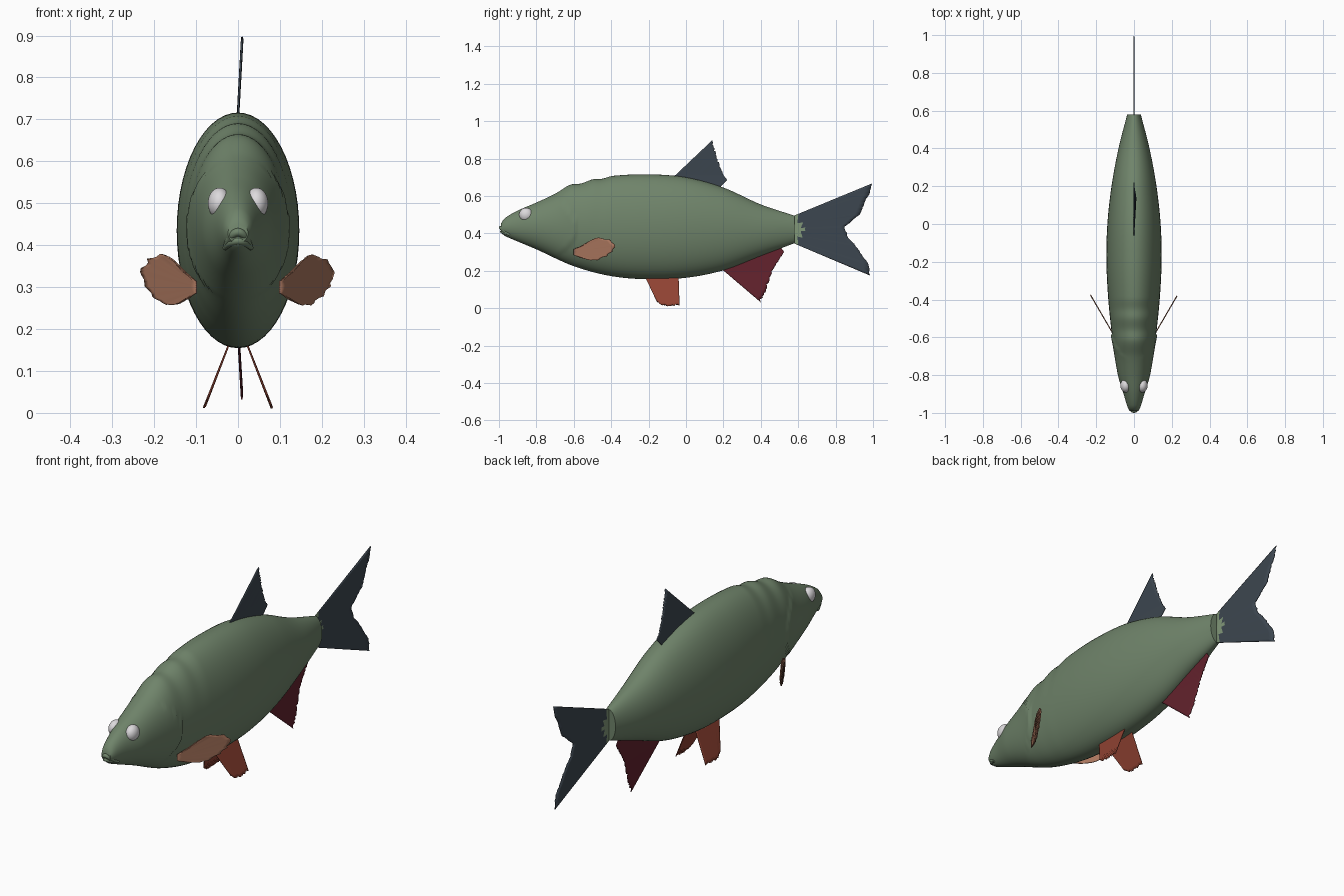
import bpy, bmesh, math, random
from mathutils import Vector

random.seed(4)
if "Cube" in bpy.data.objects:
    bpy.data.objects.remove(bpy.data.objects["Cube"], do_unlink=True)


def material(name, r, g, b):
    m = bpy.data.materials.new(name)
    m.use_nodes = True
    m.diffuse_color = (r, g, b, 1)
    bsdf = m.node_tree.nodes["Principled BSDF"]
    bsdf.inputs["Base Color"].default_value = (r, g, b, 1)
    bsdf.inputs["Roughness"].default_value = 0.7
    return m


GREEN = material("olive_green", .16, .23, .145)
PALE = material("pale_scale_green", .22, .31, .19)
SLATE = material("slate_blue", .046, .062, .08)
ORANGE = material("rust_orange", .28, .055, .032)
MAROON = material("maroon", .125, .016, .026)
TAN = material("tan_orange", .4, .18, .11)
WHITE = material("eye_white", .72, .7, .72)


def finish(name, bm, mats, angle=50):
    bmesh.ops.recalc_face_normals(bm, faces=bm.faces)
    mesh = bpy.data.meshes.new(name)
    bm.to_mesh(mesh)
    bm.free()
    ob = bpy.data.objects.new(name, mesh)
    bpy.context.collection.objects.link(ob)
    for m in mats:
        mesh.materials.append(m)
    bpy.ops.object.select_all(action='DESELECT')
    ob.select_set(True)
    bpy.context.view_layer.objects.active = ob
    bpy.ops.object.shade_smooth_by_angle(angle=math.radians(angle))
    return ob


def curve_at(table, y):
    """Smooth interpolation through (position, value) pairs."""
    n = len(table)
    slope = lambda i: ((table[min(i + 1, n - 1)][1] - table[max(i - 1, 0)][1])
                       / (table[min(i + 1, n - 1)][0] - table[max(i - 1, 0)][0]))
    for i in range(n - 1):
        (a, p), (b, q) = table[i], table[i + 1]
        if y <= b or i == n - 2:
            h, t = b - a, (y - a) / (b - a)
            return ((2*t**3 - 3*t*t + 1) * p + (t**3 - 2*t*t + t) * h * slope(i)
                    + (3*t*t - 2*t**3) * q + (t**3 - t*t) * h * slope(i + 1))


# Body: lofted rings from back, belly and width profiles
BACK = [(-.99, .452), (-.97, .48), (-.9, .522), (-.8, .565), (-.7, .612), (-.62, .66),
        (-.56, .667), (-.5, .689), (-.45, .692), (-.39, .708), (-.2, .716), (0, .7),
        (.2, .645), (.4, .555), (.58, .495)]
BELLY = [(-.99, .405), (-.97, .388), (-.9, .357), (-.8, .315), (-.6, .225), (-.4, .172),
         (-.2, .155), (0, .163), (.2, .203), (.4, .28), (.58, .348)]
WIDTH = [(-.99, .024), (-.97, .034), (-.9, .055), (-.8, .085), (-.6, .115), (-.4, .136),
         (-.2, .146), (0, .141), (.2, .119), (.4, .082), (.58, .036)]
RINGS, SIDES = 150, 56


def body_point(y, a):
    top, low, w = (curve_at(t, y) for t in (BACK, BELLY, WIDTH))
    z = (top + low) / 2 + (top - low) / 2 * math.sin(a)
    # gill cover: a swelling that ends abruptly along an arc
    d = y + .585 + 4.5 * (z - .43) ** 2
    gill = .008 * math.exp(d / .06) if d < 0 else 0
    return Vector(((w + gill * abs(math.cos(a))) * math.cos(a), y, z))


bm = bmesh.new()
rings = []
for i in range(RINGS + 1):
    y = -.99 + 1.57 * i / RINGS
    rings.append([bm.verts.new(body_point(y, math.tau * k / SIDES)) for k in range(SIDES)])
for a, b in zip(rings, rings[1:]):
    for k in range(SIDES):
        n = (k + 1) % SIDES
        bm.faces.new((a[k], a[n], b[n], b[k]))
bm.faces.new(rings[0])
bm.faces.new(rings[-1])
finish("body", bm, [GREEN])


# Lips: two drooping tubes around the mouth
def lip(name, z, y, radius):
    cu = bpy.data.curves.new(name, 'CURVE')
    cu.dimensions = '3D'
    cu.bevel_depth, cu.bevel_resolution, cu.use_fill_caps = radius, 4, True
    sp = cu.splines.new('POLY')
    sp.points.add(16)
    for i, p in enumerate(sp.points):
        t = i / 8 - 1
        p.co = (.031 * t, y + .045 * abs(t) ** 2.5, z + (.393 - z) * t * t, 1)
        p.radius = 1 - .4 * t * t
    cu.materials.append(GREEN)
    bpy.context.collection.objects.link(bpy.data.objects.new(name, cu))


lip("upper_lip", .431, -.99, .01)
lip("lower_lip", .41, -.985, .009)

# Eyes: flattened balls set into the head
for side, label in ((1, "left"), (-1, "right")):
    bm = bmesh.new()
    bmesh.ops.create_uvsphere(bm, u_segments=32, v_segments=20, radius=.037)
    for v in bm.verts:
        v.co = Vector((side * (.044 + v.co.x * .75), v.co.y - .855, v.co.z + .5))
    finish(label + "_eye", bm, [WHITE])


# Fins: a fan of rays between a root line and a ragged tip line
def along(points, t):
    pts = [Vector(p) for p in points]
    lengths = [(q - p).length for p, q in zip(pts, pts[1:])]
    s = t * sum(lengths)
    for p, q, l in zip(pts, pts[1:], lengths):
        if s <= l:
            return p.lerp(q, s / l)
        s -= l
    return pts[-1]


def fin(name, root, tip, place, mats, rays=36, ragged=.05, rule=None):
    steps = 12
    bm = bmesh.new()
    grid = []
    for r in range(rays + 1):
        t = r / rays
        a, b = along(root, t), along(tip, t)
        cut = 1 - (random.random() * ragged if 0 < r < rays else 0)
        row = []
        for s in range(steps + 1):
            f = s / steps
            p = a.lerp(b, f * cut)
            ripple = .0012 * f * (1 if r % 2 else -1)
            row.append(bm.verts.new(place(p.x, p.y, ripple)))
        grid.append(row)
    for a, b in zip(grid, grid[1:]):
        for s in range(steps):
            face = bm.faces.new((a[s], a[s + 1], b[s + 1], b[s]))
            if rule:
                face.material_index = rule(face.calc_center_median())
    ob = finish(name, bm, mats, 70)
    mod = ob.modifiers.new("thickness", 'SOLIDIFY')
    mod.thickness, mod.offset = .004, 0


# Tail, with a scaly patch at its root
fin("tail_fin", [(.565, .49), (.565, .352)],
    [(.995, .667), (.985, .62), (.93, .5), (.85, .435), (.87, .375), (.91, .335),
     (.98, .235), (.985, .175)],
    lambda y, z, w: Vector((w, y, z)), [SLATE, PALE], 48, .02,
    lambda c: 1 if c.y < .63 - .5 * abs(c.z - .42) else 0)
fin("dorsal_fin", [(-.08, .69), (.17, .635)],
    [(.14, .897), (.155, .86), (.17, .8), (.19, .74), (.22, .685)],
    lambda y, z, w: Vector((w + .055 * max(z - .71, 0), y, z)), [SLATE])
fin("anal_fin", [(.19, .21), (.5, .335)],
    [(.4, .032), (.42, .06), (.44, .13), (.47, .215), (.525, .3)],
    lambda y, z, w: Vector((w + .06 * max(.2 - z, 0), y, z)), [MAROON])

# Paired fins: swept pectorals and splayed pelvics
for side, label in ((1, "left"), (-1, "right")):
    fin(label + "_pelvic_fin", [(-.225, .18), (-.04, .18)],
        [(-.155, .035), (-.135, .018), (-.1, .01), (-.035, .015)],
        lambda y, z, w: Vector((side * (.025 + .39 * (.155 - z) + w), y, z)), [ORANGE], 24)
    fin(label + "_pectoral_fin", [(.1, .315), (.1, .285)],
        [(.13, .335), (.165, .375), (.19, .381), (.22, .365), (.237, .338), (.226, .31),
         (.215, .287), (.18, .257), (.15, .256), (.12, .272)],
        lambda x, z, w: Vector((side * (x + w), -.6 + 1.72 * (x - .1), z)), [TAN], 32, .08)
